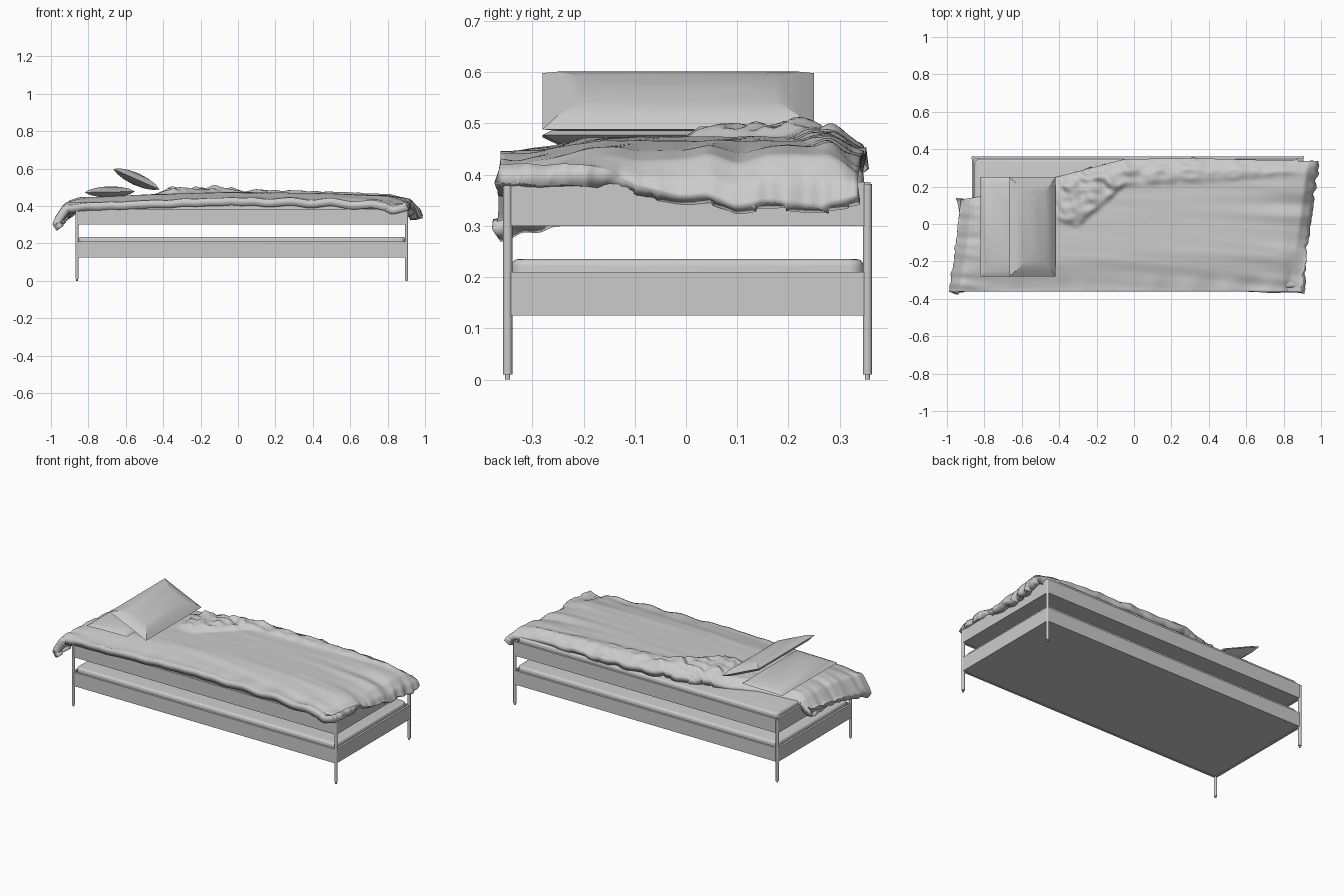
import bpy, bmesh, math
from mathutils import Vector, Matrix, noise

cube = bpy.data.objects.get("Cube")
if cube:
    bpy.data.objects.remove(cube, do_unlink=True)

grey = bpy.data.materials.new("light grey")
grey.use_nodes = True
grey.diffuse_color = (0.6, 0.6, 0.6, 1)
grey.node_tree.nodes["Principled BSDF"].inputs["Base Color"].default_value = (0.6, 0.6, 0.6, 1)

CX, CY = 0.02, 0.003       # bed frame centre
HX, HY = 0.881, 0.351      # leg centre offsets


def finish(name, bm, smooth=None):
    bmesh.ops.recalc_face_normals(bm, faces=bm.faces)
    mesh = bpy.data.meshes.new(name)
    bm.to_mesh(mesh)
    bm.free()
    mesh.materials.append(grey)
    obj = bpy.data.objects.new(name, mesh)
    bpy.context.collection.objects.link(obj)
    if smooth:
        bpy.ops.object.select_all(action='DESELECT')
        obj.select_set(True)
        bpy.context.view_layer.objects.active = obj
        bpy.ops.object.shade_smooth_by_angle(angle=math.radians(smooth))
    return obj


def add_box(bm, centre, size):
    m = Matrix.Translation(centre) @ Matrix.Diagonal((*size, 1))
    return bmesh.ops.create_cube(bm, size=1, matrix=m)["verts"]


def add_rod(bm, x, y, z0, z1, r):
    m = Matrix.Translation((x, y, (z0 + z1) / 2))
    bmesh.ops.create_cone(bm, cap_ends=True, segments=16, radius1=r, radius2=r,
                          depth=z1 - z0, matrix=m)


def curve(t, pts):
    """Monotone-looking interpolation through a few (t, value) points."""
    if t <= pts[0][0]:
        return pts[0][1]
    for (a, p), (b, q) in zip(pts, pts[1:]):
        if t <= b:
            return p + (q - p) * (t - a) / (b - a)
    return pts[-1][1]


def ramp(a, b, t):
    t = min(max((t - a) / (b - a), 0), 1)
    return t * t * (3 - 2 * t)


# Legs with small feet
for sx, xname in ((-1, "right"), (1, "left")):
    for sy, yname in ((-1, "front"), (1, "back")):
        bm = bmesh.new()
        x, y = CX + sx * HX, CY + sy * HY
        add_rod(bm, x, y, 0.01, 0.382, 0.009)
        add_rod(bm, x, y, 0, 0.012, 0.005)
        finish(f"{yname}_{xname}_leg", bm, 40)

# Two stacked tiers, each with rails, a base panel and a mattress
for tier, z0 in (("lower", 0.125), ("upper", 0.30)):
    bm = bmesh.new()
    zc = z0 + 0.0425
    for s in (-1, 1):
        add_box(bm, (CX, CY + s * HY, zc), (2 * HX - 0.01, 0.012, 0.085))
        add_box(bm, (CX + s * HX, CY, zc), (0.012, 2 * HY - 0.01, 0.085))
    finish(f"{tier}_rails", bm)

    bm = bmesh.new()
    add_box(bm, (CX, CY, z0 + 0.008), (2 * HX - 0.01, 2 * HY - 0.01, 0.01))
    finish(f"{tier}_base", bm)

    bm = bmesh.new()
    add_box(bm, (CX, CY, z0 + 0.062), (2 * HX - 0.014, 2 * HY - 0.014, 0.096))
    upright = [e for e in bm.edges if abs(e.verts[0].co.z - e.verts[1].co.z) > 0.05]
    bmesh.ops.bevel(bm, geom=upright, offset=0.03, segments=5, profile=0.5, affect='EDGES')
    rim = [e for e in bm.edges if min(v.co.z for v in e.verts) > z0 + 0.1]
    bmesh.ops.bevel(bm, geom=rim, offset=0.014, segments=4, profile=0.5, affect='EDGES')
    finish(f"{tier}_mattress", bm, 40)


# Duvet: a draped sheet given thickness, hanging over both ends
def crease(x, y, fx, fy, seed):
    return noise.noise(Vector((x * fx, y * fy, seed)))


BACK = [(-1, 0.12), (-0.8, 0.15), (-0.6, 0.17), (-0.42, 0.25), (-0.05, 0.347), (0.3, 0.352), (1, 0.335)]
FOLD = [(-0.45, 0.03), (-0.3, -0.02), (-0.05, 0.2), (0.4, 0.22), (1, 0.28)]
FRONT = -0.362


def duvet_point(u, v):
    y = FRONT + v * 0.69
    left = curve(v, [(0, -0.992), (0.5, -0.955), (1, -0.93)])
    right = curve(v, [(0, 0.895), (0.5, 0.945), (1, 0.99)])
    low_left = curve(v, [(0, 0.268), (0.35, 0.31), (1, 0.34)])
    low_right = curve(v, [(0, 0.425), (0.25, 0.415), (0.5, 0.355), (0.9, 0.325), (1, 0.36)])
    x = curve(u, [(0, left + 0.025), (0.02, left), (0.045, left + 0.012), (0.075, left + 0.06),
                  (0.11, -0.85), (0.9, 0.8), (0.95, right - 0.06), (0.98, right - 0.015), (1, right)])
    z = curve(u, [(0, low_left), (0.02, low_left + 0.035), (0.045, low_left * 0.4 + 0.235),
                  (0.075, 0.425), (0.11, 0.442), (0.3, 0.462), (0.5, 0.474), (0.75, 0.466),
                  (0.9, 0.45), (0.95, 0.432), (0.98, low_right * 0.4 + 0.25), (1, low_right)])
    y = FRONT + v * (curve(x, BACK) - FRONT)
    top = ramp(0.02, 0.11, u) * ramp(1, 0.93, u)
    # softened long edges
    z -= top * (0.03 * (1 - ramp(0, 0.3, v)) + 0.035 * ramp(0.9, 1, v))
    # turned-back strip and the crumpled corner
    strip = ramp(-0.01, 0.035, y - curve(x, FOLD)) * ramp(-0.46, -0.36, x)
    corner = strip * ramp(0.05, -0.15, x)
    z += top * strip * 0.012 + corner * 0.01
    z += corner * 0.03 * crease(x + y, x - y, 22, 7, 3)
    z += top * strip * 0.016 * crease(x, y, 14, 22, 8)
    # long pulled creases, strongest towards the ends
    ends = max(ramp(0.45, 0.95, x), ramp(-0.7, -0.95, x))
    fan = y + 0.18 * (x - 0.2) * (0.3 - y)
    wave = crease(x, fan, 1.8, 20, 1)
    z += (0.003 + 0.011 * ends) * wave
    hang = max(ramp(0.05, 0, u), ramp(0.95, 1, u))
    x += hang * 0.02 * crease(0, y, 0, 28, 5)
    # ruffled front edge
    z += 0.012 * ramp(0.15, 0, v) * crease(x, 0, 9, 0, 6) * top
    return x, y, z


NU, NV = 200, 80
bm = bmesh.new()
grid = [[bm.verts.new(duvet_point(i / NU, j / NV)) for j in range(NV + 1)] for i in range(NU + 1)]
for i in range(NU):
    for j in range(NV):
        bm.faces.new((grid[i][j], grid[i + 1][j], grid[i + 1][j + 1], grid[i][j + 1]))
for _ in range(2):
    bmesh.ops.smooth_vert(bm, verts=bm.verts, factor=0.4, use_axis_x=True, use_axis_z=True)
duvet = finish("duvet", bm, 60)
if duvet.data.polygons[NU * NV // 2].normal.z < 0:
    duvet.data.flip_normals()
thick = duvet.modifiers.new("thickness", 'SOLIDIFY')
thick.thickness = 0.042
thick.offset = -1


# Pillows: faceted cushions with mitred corners and sharp rims
def pillow(name, centre, tilt, thickness):
    bm = bmesh.new()
    w, l = 0.135, 0.265
    rings = ((0, 0), (0.03, 0.5), (0.075, 0.85), (0.13, 1))
    place = Matrix.Translation(centre) @ Matrix.Rotation(tilt, 4, 'Y')
    for side in (-1, 1):
        loops = []
        for inset, h in rings:
            z = side * h * thickness / 2
            loops.append([bm.verts.new(place @ Vector((sx * (w - inset), sy * (l - inset), z)))
                          for sx, sy in ((-1, -1), (1, -1), (1, 1), (-1, 1))])
        for a, b in zip(loops, loops[1:]):
            for k in range(4):
                n = (k + 1) % 4
                bm.faces.new((a[k], a[n], b[n], b[k]))
        bm.faces.new(loops[-1])
    bmesh.ops.remove_doubles(bm, verts=bm.verts, dist=0.0005)
    finish(name, bm, 20)


pillow("lying_pillow", (-0.685, -0.015, 0.475), math.radians(-1), 0.06)
pillow("leaning_pillow", (-0.543, -0.015, 0.543), math.radians(24), 0.066)
